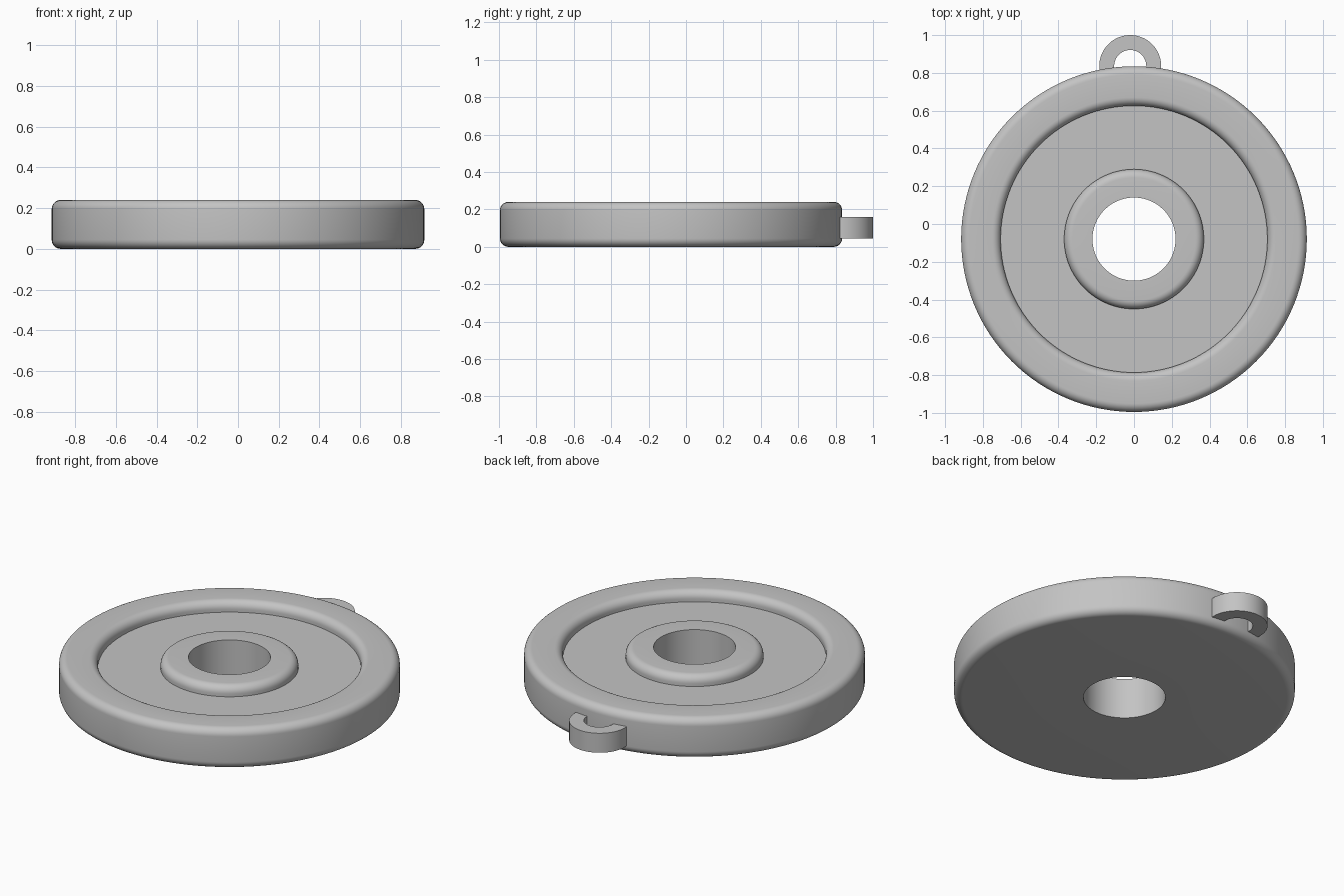
import bpy, bmesh
from math import pi, sin, cos, radians

if "Cube" in bpy.data.objects:
    bpy.data.objects.remove(bpy.data.objects["Cube"])

grey = bpy.data.materials.new("plain grey")
grey.use_nodes = True
COLOUR = (0.55, 0.55, 0.55, 1)
grey.diffuse_color = COLOUR
grey.node_tree.nodes["Principled BSDF"].inputs["Base Color"].default_value = COLOUR

HEIGHT, FLOOR, FILLET = 0.24, 0.178, 0.045
BORE, HUB, GROOVE, RIM = 0.22, 0.37, 0.706, 0.915


def fillet(r, z, start, end, steps=8):
    """Quarter-circle profile points around centre (r, z), angles in degrees."""
    angles = [radians(start + (end - start) * i / steps) for i in range(steps + 1)]
    return [(r + FILLET * cos(a), z + FILLET * sin(a)) for a in angles]


def revolve(name, profile, centre, start=0, sweep=360, steps=128):
    """Sweep a closed (radius, z) profile around a vertical axis."""
    closed = sweep == 360
    bm = bmesh.new()
    count = steps if closed else steps + 1
    rings = []
    for i in range(count):
        a = radians(start + sweep * i / steps)
        rings.append([bm.verts.new((r * cos(a), r * sin(a), z)) for r, z in profile])
    n = len(profile)
    for i in range(steps):
        a, b = rings[i], rings[(i + 1) % count]
        for j in range(n):
            k = (j + 1) % n
            bm.faces.new((a[j], b[j], b[k], a[k]))
    if not closed:
        bm.faces.new(rings[0])
        bm.faces.new(rings[-1])
    bmesh.ops.recalc_face_normals(bm, faces=bm.faces)
    mesh = bpy.data.meshes.new(name)
    bm.to_mesh(mesh)
    bm.free()
    mesh.materials.append(grey)
    obj = bpy.data.objects.new(name, mesh)
    obj.location = centre
    bpy.context.collection.objects.link(obj)
    bpy.ops.object.select_all(action="DESELECT")
    obj.select_set(True)
    bpy.context.view_layer.objects.active = obj
    bpy.ops.object.shade_smooth_by_angle(angle=radians(30))
    return obj


# Wheel body: bore, raised hub, sunken groove and rounded rim in one profile
top = HEIGHT - FILLET
profile = [(BORE, 0), (BORE, HEIGHT)]
profile += fillet(HUB - FILLET, top, 90, 0)
profile += [(HUB, FLOOR), (GROOVE, FLOOR)]
profile += fillet(GROOVE + FILLET, top, 180, 90)
profile += fillet(RIM - FILLET, top, 90, 0)
profile += fillet(RIM - FILLET, FILLET, 0, -90)
revolve("wheel_body", profile, (0, -0.08, 0))

# Half-ring hanging loop on the back of the rim
loop = [(0.085, 0.045), (0.164, 0.045), (0.164, 0.16), (0.085, 0.16)]
revolve("hanging_loop", loop, (-0.02, 0.836, 0), start=-8, sweep=196, steps=48)
